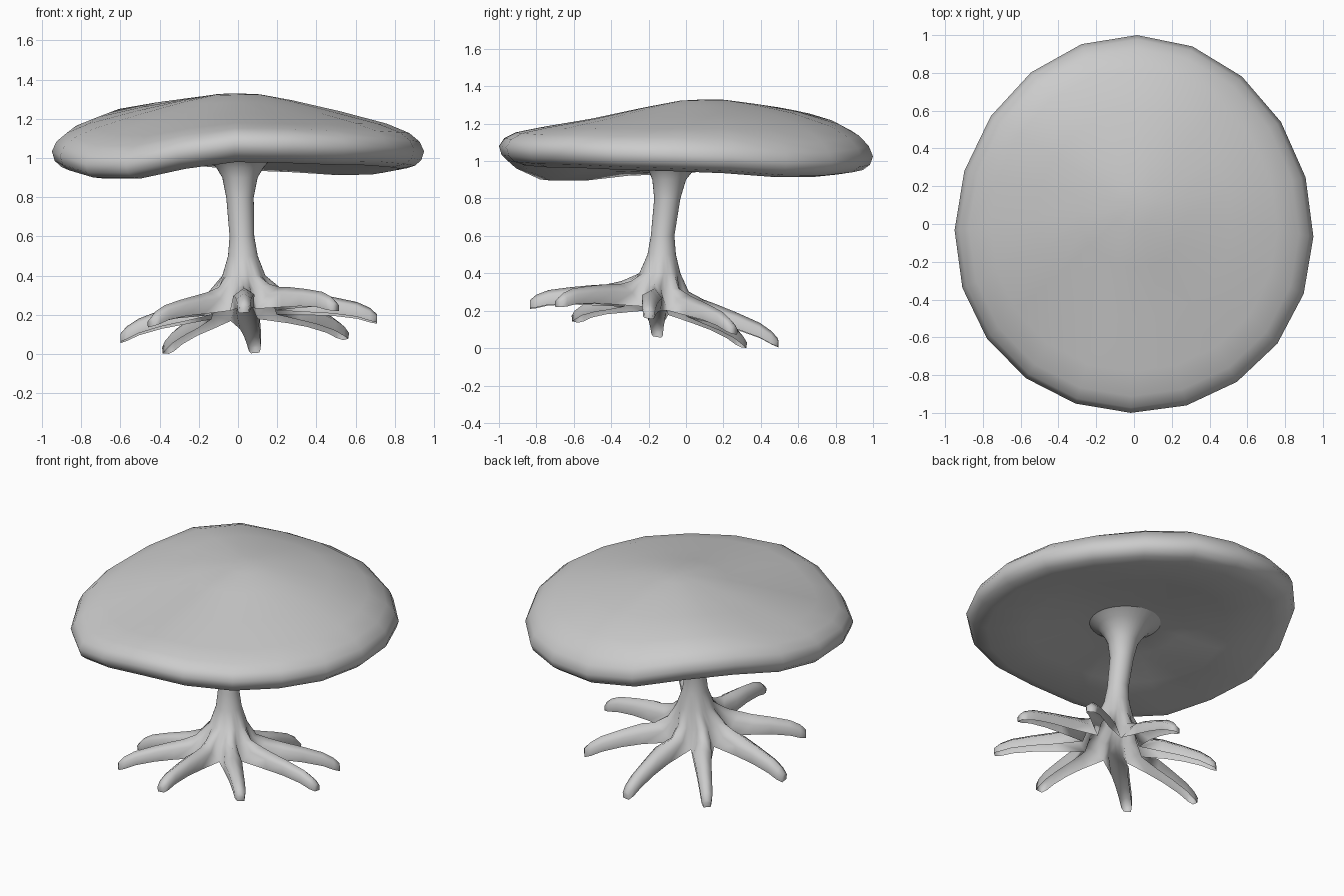
import bpy, bmesh
from math import sin, cos, pi, radians, exp

if "Cube" in bpy.data.objects:
    bpy.data.objects.remove(bpy.data.objects["Cube"])


def make_object(name, bm):
    bmesh.ops.remove_doubles(bm, verts=bm.verts, dist=0.0005)
    bmesh.ops.recalc_face_normals(bm, faces=bm.faces)
    mesh = bpy.data.meshes.new(name)
    bm.to_mesh(mesh)
    bm.free()
    ob = bpy.data.objects.new(name, mesh)
    bpy.context.collection.objects.link(ob)
    for p in mesh.polygons:
        p.use_smooth = True
    return ob


def bridge(bm, a, b, closed):
    n = len(a)
    for k in range(n if closed else n - 1):
        m = (k + 1) % n
        bm.faces.new((a[k], a[m], b[m], b[k]))


# Cap: 20-sided dome with a wavy rim
WAVE = [0.01, -0.035, 0.0, 0.11, 0.01, -0.065, 0.055, 0.035]   # rim height every 45 degrees


def wave(a):
    t = (a / (pi / 4)) % 8
    i = int(t)
    f = (1 - cos((t - i) * pi)) / 2
    return WAVE[i] * (1 - f) + WAVE[(i + 1) % 8] * f


def cap_ring(bm, s, z, shift, under):
    ring = []
    for k in range(20):
        a = radians(89 + 18 * k)
        x = 0.95 * s * cos(a) + (1 - s) * shift[0]
        y = s * (sin(a) - 0.05 * cos(a) ** 2) + (1 - s) * shift[1]
        h = z + wave(a) * s ** 2
        if under:   # soft bulge beneath the left side
            h -= 0.05 * exp(-((x + 0.58) ** 2 + (y + 0.05) ** 2) / 0.05)
        else:       # the back of the dome is fuller
            h += 0.2 * y * s * (1 - s)
        ring.append(bm.verts.new((x, y, h)))
    return ring


bm = bmesh.new()
top = [(0.12, 1.323), (0.3, 1.29), (0.55, 1.235), (0.8, 1.17), (0.92, 1.12), (0.975, 1.075), (1.0, 1.025)]
bottom = [(0.985, 0.98), (0.95, 0.952), (0.87, 0.938), (0.6, 0.97), (0.35, 1.015), (0.18, 1.025)]
rings = [cap_ring(bm, s, z, (0.0, 0.1), False) for s, z in top]
rings += [cap_ring(bm, s, z, (0.01, -0.08), True) for s, z in bottom]
for a, b in zip(rings, rings[1:]):
    bridge(bm, a, b, True)
peak = bm.verts.new((0.0, 0.1, 1.33))
for k in range(20):
    bm.faces.new((peak, rings[0][k], rings[0][(k + 1) % 20]))
make_object("cap", bm)

# Stem with eight roots, open underneath
CX, CY = 0.03, -0.165
STEM = [(1.025, 0.01, -0.07, 0.21), (0.99, 0.01, -0.075, 0.155), (0.95, 0.01, -0.08, 0.12),
        (0.9, 0.01, -0.09, 0.09), (0.8, 0.01, -0.1, 0.07), (0.6, 0.02, -0.125, 0.063),
        (0.5, 0.025, -0.13, 0.076), (0.4, 0.03, -0.14, 0.11)]
ROOTS = [(-90, 0.67), (-48, 0.70), (-3, 0.68), (39, 0.67), (85, 0.66), (130, 0.62), (179, 0.63), (222, 0.64)]
# shoulder rings: radius and height for valley, flank, crest
SHOULDER = [((0.145, 0.3), (0.16, 0.32), (0.18, 0.33)),
            ((0.18, 0.2), (0.215, 0.265), (0.26, 0.3))]
# root stations: distance, top height, section height, half width
ARCH = [(0.33, 0.285, 0.105, 0.06), (0.45, 0.255, 0.09, 0.05), (0.57, 0.22, 0.08, 0.043),
        (0.635, 0.185, 0.07, 0.038), (0.67, 0.15, 0.045, 0.027)]


def tilted(bm, dx, dy, z):
    # the whole root spread leans forward
    return bm.verts.new((CX + dx, CY + dy, z - 0.158 * dy + 0.07 * dx))


bm = bmesh.new()
for i, (deg, reach) in enumerate(ROOTS):
    angles = [radians(-90.6 + 45 * i + 11.25 * (j - 2)) for j in range(5)]
    strips = []
    for z, cx, cy, r in STEM:
        strips.append([bm.verts.new((cx + r * cos(a), cy + r * sin(a), z)) for a in angles])
    for prof in SHOULDER:
        strips.append([tilted(bm, prof[k][0] * cos(a), prof[k][0] * sin(a), prof[k][1])
                       for a, k in zip(angles, (0, 1, 2, 1, 0))])
    c, s = cos(radians(deg)), sin(radians(deg))
    for r, z, h, w in ARCH:
        r *= reach / 0.67
        strips.append([tilted(bm, r * c - u * w * s, r * s + u * w * c, z - v * h)
                       for u, v in ((-0.8, 1), (-0.9, 0.35), (0, 0), (0.9, 0.35), (0.8, 1))])
    for a, b in zip(strips, strips[1:]):
        bridge(bm, a, b, False)
    bm.faces.new(strips[-1])
make_object("stem_and_roots", bm)
